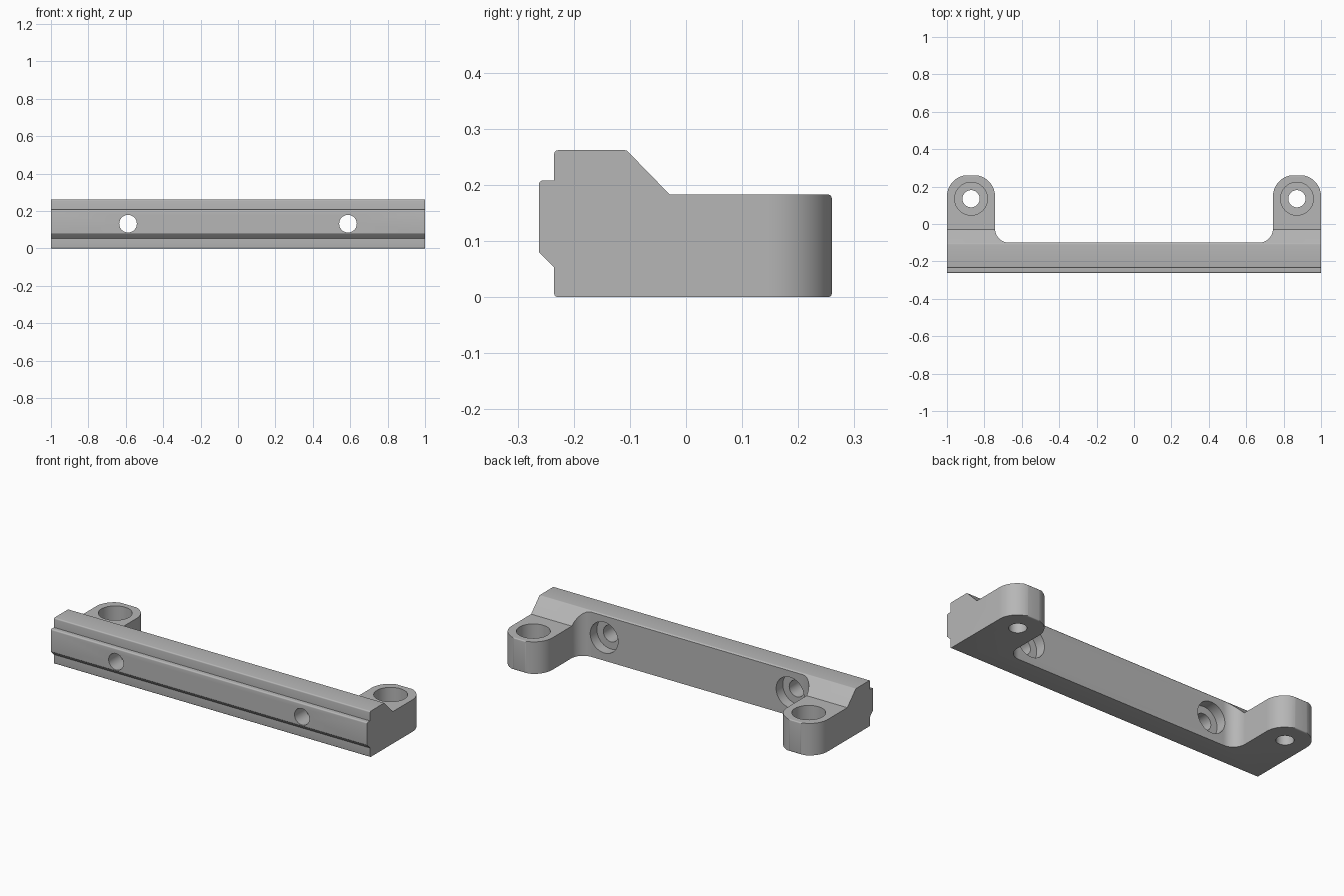
import bpy, bmesh, math
from mathutils import Vector, Matrix

cube = bpy.data.objects.get("Cube")
if cube:
    bpy.data.objects.remove(cube, do_unlink=True)

grey = bpy.data.materials.new("light_grey")
grey.use_nodes = True
colour = (0.47, 0.47, 0.47, 1)
grey.diffuse_color = colour
grey.node_tree.nodes["Principled BSDF"].inputs["Base Color"].default_value = colour


def rounded(corners, steps):
    """Outline of (u, v, radius) corners with circular fillets."""
    out = []
    for i, (x, y, r) in enumerate(corners):
        p = Vector((x, y))
        if not r:
            out.append(p)
            continue
        a = (Vector(corners[i - 1][:2]) - p).normalized()
        b = (Vector(corners[(i + 1) % len(corners)][:2]) - p).normalized()
        half = a.angle(b) / 2
        centre = p + (a + b).normalized() * r / math.sin(half)
        d0 = p + a * r / math.tan(half) - centre
        d1 = p + b * r / math.tan(half) - centre
        sweep = math.pi - 2 * half
        for k in range(steps + 1):
            t = k / steps
            out.append(centre + (d0 * math.sin((1 - t) * sweep)
                                 + d1 * math.sin(t * sweep)) / math.sin(sweep))
    return out


def make_object(name, bm):
    bmesh.ops.recalc_face_normals(bm, faces=bm.faces)
    mesh = bpy.data.meshes.new(name)
    bm.to_mesh(mesh)
    bm.free()
    mesh.materials.append(grey)
    ob = bpy.data.objects.new(name, mesh)
    bpy.context.collection.objects.link(ob)
    return ob


def prism(name, points, depth):
    bm = bmesh.new()
    face = bm.faces.new([bm.verts.new(p) for p in points])
    top = bmesh.ops.extrude_face_region(bm, geom=[face])["geom"]
    bmesh.ops.translate(bm, vec=depth,
                        verts=[g for g in top if isinstance(g, bmesh.types.BMVert)])
    return make_object(name, bm)


def cylinder(radius, start, end):
    start, end = Vector(start), Vector(end)
    axis = end - start
    turn = Vector((0, 0, 1)).rotation_difference(axis).to_matrix().to_4x4()
    bm = bmesh.new()
    bmesh.ops.create_cone(bm, cap_ends=True, segments=48, radius1=radius,
                          radius2=radius, depth=axis.length,
                          matrix=Matrix.Translation((start + end) / 2) @ turn)
    return make_object("hole_cutter", bm)


def combine(target, tool, operation):
    tool.hide_render = True
    mod = target.modifiers.new("cut", "BOOLEAN")
    mod.operation = operation
    mod.solver = "EXACT"
    mod.object = tool
    bpy.context.view_layer.objects.active = target
    bpy.ops.object.modifier_apply(modifier=mod.name)
    bpy.data.objects.remove(tool, do_unlink=True)


# Side profile: stepped front rail, raised bar, slope, low ears
E = 0.007
profile = [(-0.235, 0, E), (0.26, 0, E), (0.26, 0.183, E), (-0.029, 0.183, 0),
           (-0.106, 0.262, E), (-0.235, 0.262, E), (-0.235, 0.208, 0),
           (-0.262, 0.208, E), (-0.262, 0.08, 0.004), (-0.235, 0.053, 0)]
bracket = prism("mounting_bracket",
                [(-1.1, p.x, p.y) for p in rounded(profile, 4)], (2.2, 0, 0))

# Plan outline: straight bar with a rounded ear at each end
right = [(1, -0.4, 0), (1, 0.262, 0.115), (0.743, 0.262, 0.115), (0.743, -0.1, 0.075)]
left = [(-x, y, r) for x, y, r in reversed(right)]
plan = prism("plan_cutter",
             [(p.x, p.y, -0.1) for p in rounded(right + left, 14)], (0, 0, 0.5))
combine(bracket, plan, "INTERSECT")

# Counterbored screw holes: vertical in the ears, horizontal in the bar
for s in (-1, 1):
    ex, ey, bx, bz = s * 0.871, 0.135, s * 0.588, 0.132
    for tool in (cylinder(0.046, (ex, ey, -0.1), (ex, ey, 0.3)),
                 cylinder(0.088, (ex, ey, 0.098), (ex, ey, 0.3)),
                 cylinder(0.047, (bx, -0.4, bz), (bx, 0.1, bz)),
                 cylinder(0.088, (bx, -0.16, bz), (bx, 0.05, bz))):
        combine(bracket, tool, "DIFFERENCE")

# Smooth curved walls, crisp edges
bpy.ops.object.select_all(action="DESELECT")
bracket.select_set(True)
bpy.context.view_layer.objects.active = bracket
bpy.ops.object.shade_smooth_by_angle(angle=math.radians(30))
